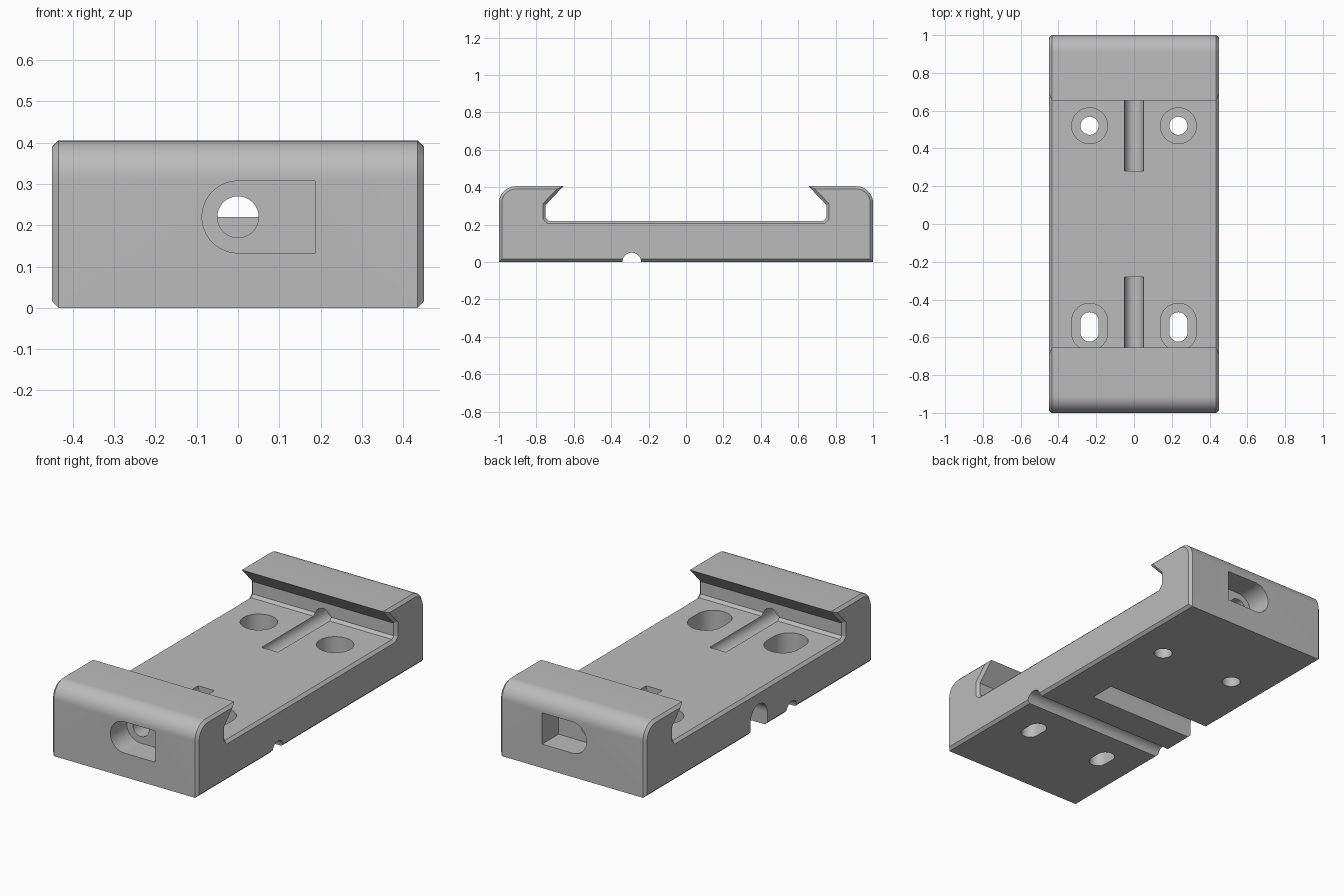
import bpy, bmesh, math
from mathutils import Vector

if "Cube" in bpy.data.objects:
    bpy.data.objects.remove(bpy.data.objects["Cube"])


def arc(cx, cy, r, a0, a1, n):
    """Points on a circular arc, angles in degrees."""
    return [(cx + r * math.cos(math.radians(a0 + (a1 - a0) * i / n)),
             cy + r * math.sin(math.radians(a0 + (a1 - a0) * i / n))) for i in range(n + 1)]


def circle(cx, cy, r, n=48):
    return arc(cx, cy, r, 0, 360, n)[:-1]


def inset(pts, d):
    """Offset a counter-clockwise outline inwards with mitred corners."""
    out = []
    for i, p in enumerate(pts):
        p = Vector(p)
        e0 = (p - Vector(pts[i - 1])).normalized()
        e1 = (Vector(pts[(i + 1) % len(pts)]) - p).normalized()
        n0, n1 = Vector((-e0.y, e0.x)), Vector((-e1.y, e1.x))
        out.append(tuple(p + (n0 + n1) * d / (1 + n0.dot(n1))))
    return out


def loft(name, axis, sections):
    """Solid through (position, outline) sections stacked along an axis."""
    place = {'x': lambda p, t: (t, p[0], p[1]),
             'y': lambda p, t: (p[0], t, p[1]),
             'z': lambda p, t: (p[0], p[1], t)}[axis]
    bm = bmesh.new()
    rings = [[bm.verts.new(place(p, t)) for p in pts] for t, pts in sections]
    n = len(rings[0])
    for a, b in zip(rings, rings[1:]):
        for i in range(n):
            j = (i + 1) % n
            bm.faces.new((a[i], a[j], b[j], b[i]))
    bm.faces.new(rings[0])
    bm.faces.new(rings[-1])
    bmesh.ops.recalc_face_normals(bm, faces=bm.faces)
    mesh = bpy.data.meshes.new(name)
    bm.to_mesh(mesh)
    bm.free()
    ob = bpy.data.objects.new(name, mesh)
    bpy.context.collection.objects.link(ob)
    return ob


# Clamp body: hooked profile, chamfered at both x ends
half = [(1, 0)] + arc(0.91, 0.315, 0.09, 0, 90, 12) + [
    (0.655, 0.405), (0.75, 0.305), (0.75, 0.235), (0.735, 0.22)]
profile = half + [(-y, z) for y, z in reversed(half)]
C = 0.015
small = inset(profile, C)
body = loft("clamp_body", 'x', [(-0.45, small), (-0.45 + C, profile),
                                (0.45 - C, profile), (0.45, small)])

cutters = []


def cut(axis, a, b, pts):
    cutters.append(loft("cutter", axis, [(a, pts), (b, pts)]))


# Bolt channels and nut pockets at both ends
pocket = [(0.187, 0.133), (0.187, 0.307)] + arc(0, 0.22, 0.087, 90, 270, 32)
for s in (-1, 1):
    cut('y', s * 0.28, s * 1.1, circle(0, 0.22, 0.05))
    cut('y', s * 0.855, s * 1.1, pocket)

# Counterbored screw holes (round at the back, slotted at the front)
for x in (-0.235, 0.235):
    for r, z0, z1 in ((0.048, -0.1, 0.2), (0.095, 0.09, 0.29)):
        cut('z', z0, z1, circle(x, 0.52, r))
        cut('z', z0, z1, arc(x, -0.515, r, 0, 180, 24) + arc(x, -0.575, r, 180, 360, 24))

# Round groove across the underside, and arched slot open on the left side
cut('x', -0.6, 0.6, circle(-0.29, 0, 0.05))
cut('x', -0.6, 0.22, [(-0.073, -0.1), (0.073, -0.1)] + arc(0, 0.072, 0.073, 0, 180, 24))

for c in cutters:
    m = body.modifiers.new("cut", 'BOOLEAN')
    m.operation, m.solver, m.object = 'DIFFERENCE', 'EXACT', c
bpy.context.view_layer.objects.active = body
body.select_set(True)
for m in list(body.modifiers):
    bpy.ops.object.modifier_apply(modifier=m.name)
for c in cutters:
    bpy.data.objects.remove(c)

# Single grey finish
grey = bpy.data.materials.new("plain_grey")
grey.diffuse_color = (0.5, 0.5, 0.5, 1)
grey.use_nodes = True
grey.node_tree.nodes["Principled BSDF"].inputs["Base Color"].default_value = grey.diffuse_color
body.data.materials.clear()
body.data.materials.append(grey)
bpy.ops.object.shade_smooth_by_angle(angle=math.radians(25))
